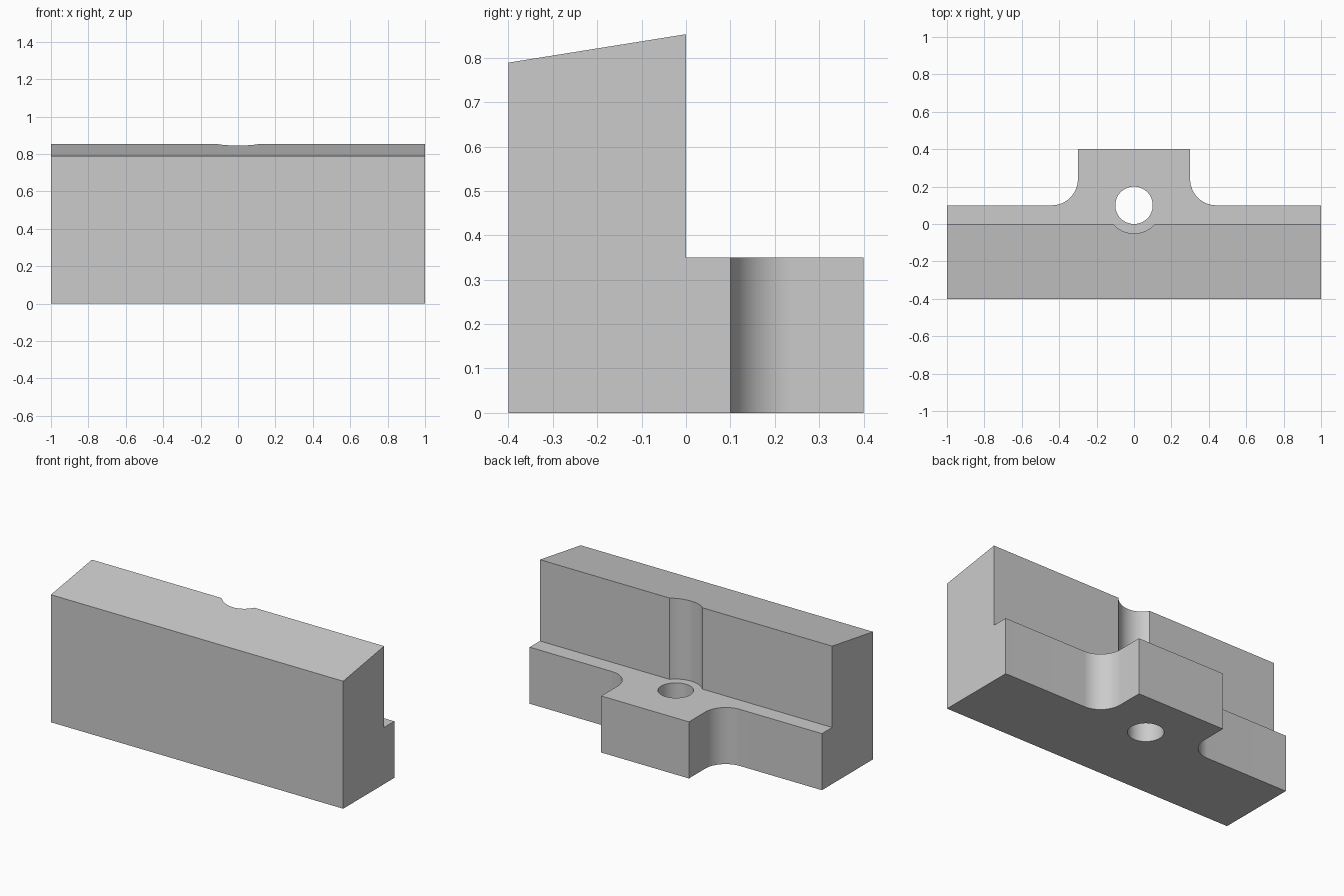
import bpy, bmesh
from math import sin, cos, pi, radians, asin

if "Cube" in bpy.data.objects:
    bpy.data.objects.remove(bpy.data.objects["Cube"])

HOLE_Y, HOLE_R, GROOVE_R = 0.10, 0.10, 0.15
LEDGE_Z, FILLET_R = 0.35, 0.14

grey = bpy.data.materials.new("light_grey")
grey.use_nodes = True
grey.diffuse_color = (0.6, 0.6, 0.6, 1)
grey.node_tree.nodes["Principled BSDF"].inputs["Base Color"].default_value = (0.6, 0.6, 0.6, 1)


def arc(cx, cy, r, start, end, n):
    """Points along an arc, angles in radians."""
    angles = [start + (end - start) * i / n for i in range(n + 1)]
    return [(cx + r * cos(a), cy + r * sin(a)) for a in angles]


def prism(name, outline, bottom, top):
    """Extrude a plan outline from bottom up to the height top(y)."""
    bm = bmesh.new()
    low = [bm.verts.new((x, y, bottom)) for x, y in outline]
    high = [bm.verts.new((x, y, top(y))) for x, y in outline]
    bm.faces.new(low[::-1])
    bm.faces.new(high)
    for i in range(len(low)):
        j = (i + 1) % len(low)
        bm.faces.new((low[i], low[j], high[j], high[i]))
    bmesh.ops.recalc_face_normals(bm, faces=bm.faces)
    mesh = bpy.data.meshes.new(name)
    bm.to_mesh(mesh)
    bm.free()
    mesh.materials.append(grey)
    obj = bpy.data.objects.new(name, mesh)
    bpy.context.collection.objects.link(obj)
    return obj


# Body: bar with a filleted rear tab and a sloping top
right_side = [(1, -0.4), (1, 0.1)]
right_side += arc(0.3 + FILLET_R, 0.1 + FILLET_R, FILLET_R, 1.5 * pi, pi, 20)
right_side += [(0.3, 0.4)]
left_side = [(-x, y) for x, y in reversed(right_side)]
body = prism("clamp_jaw", right_side + left_side, 0, lambda y: 0.853 + 0.16 * y)

# Step cutter: everything behind the wall above the ledge, plus the round groove
half = asin(HOLE_Y / GROOVE_R)
step = [(1.2, 0), (1.2, 0.6), (-1.2, 0.6), (-1.2, 0)]
step += arc(0, HOLE_Y, GROOVE_R, pi + half, 2 * pi - half, 24)
step_cutter = prism("step_cutter", step, LEDGE_Z, lambda y: 1.2)

# Bolt hole through the ledge
hole = arc(0, HOLE_Y, HOLE_R, 0, 2 * pi, 64)[:-1]
hole_cutter = prism("hole_cutter", hole, -0.1, lambda y: LEDGE_Z + 0.05)

bpy.ops.object.select_all(action="DESELECT")
bpy.context.view_layer.objects.active = body
body.select_set(True)
for cutter in (step_cutter, hole_cutter):
    cutter.hide_render = True
    cut = body.modifiers.new(cutter.name, "BOOLEAN")
    cut.operation = "DIFFERENCE"
    cut.solver = "EXACT"
    cut.object = cutter
    bpy.ops.object.modifier_apply(modifier=cut.name)
    bpy.data.objects.remove(cutter)

bpy.ops.object.shade_smooth_by_angle(angle=radians(30))
